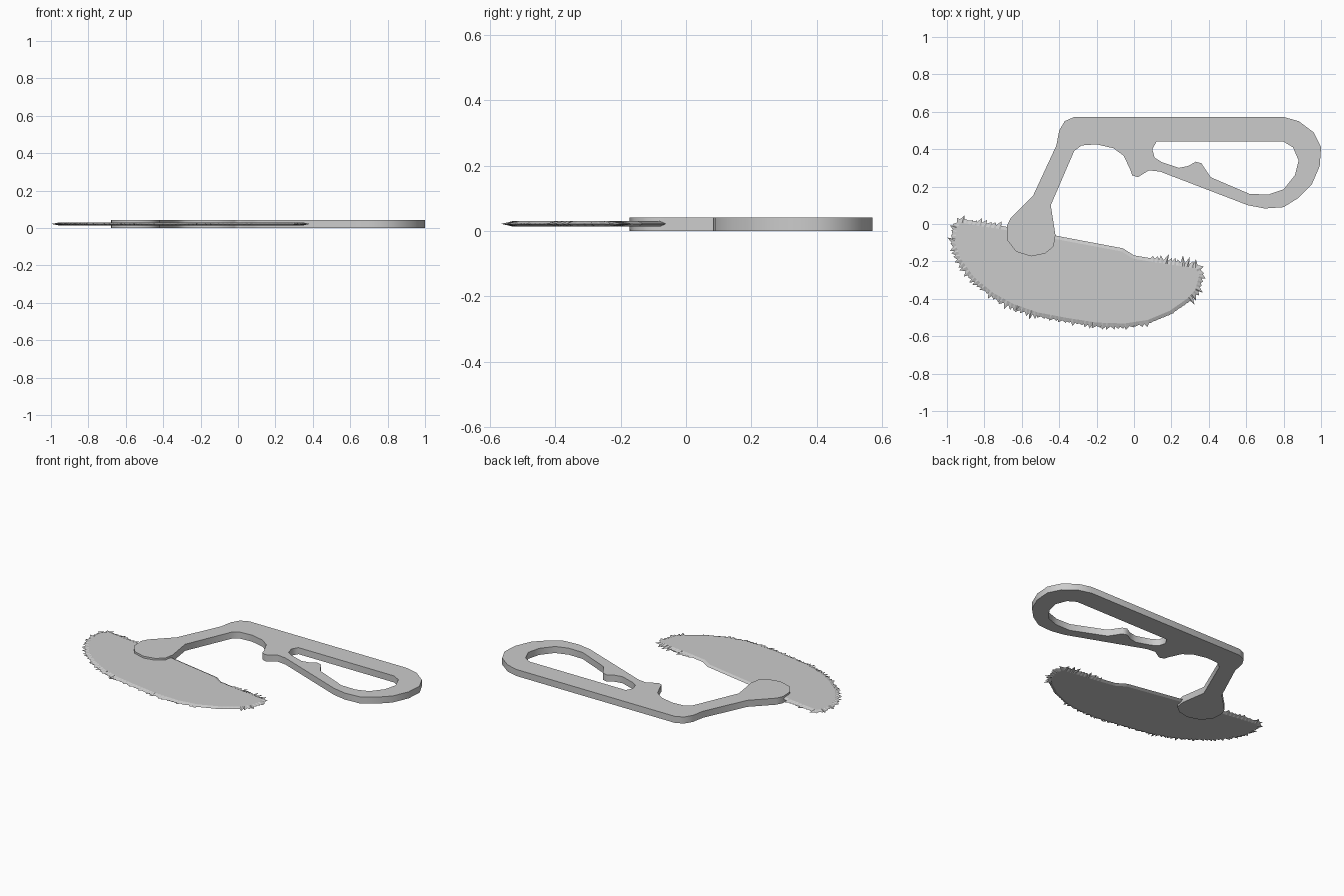
import bpy, bmesh, random
from mathutils import Vector

if "Cube" in bpy.data.objects:
    bpy.data.objects.remove(bpy.data.objects["Cube"])

random.seed(4)
THICK = 0.042
MID = THICK / 2 + 0.001


def plate(name, loops, height):
    """Flat plate with holes, extruded from outline loops."""
    cu = bpy.data.curves.new(name, 'CURVE')
    cu.dimensions = '2D'
    cu.fill_mode = 'BOTH'
    cu.extrude = height / 2
    for pts in loops:
        sp = cu.splines.new('POLY')
        sp.points.add(len(pts) - 1)
        for p, (x, y) in zip(sp.points, pts):
            p.co = (x, y, 0, 1)
        sp.use_cyclic_u = True
    ob = bpy.data.objects.new(name, cu)
    bpy.context.collection.objects.link(ob)
    ob.location.z = height / 2
    bpy.ops.object.select_all(action='DESELECT')
    ob.select_set(True)
    bpy.context.view_layer.objects.active = ob
    bpy.ops.object.convert(target='MESH')
    return ob


# Handle: pivot pad, neck, top bar and finger loop
outer = [(-.68, -.01), (-.66, .03), (-.54, .15), (-.415, .42), (-.40, .50),
         (-.37, .55), (-.32, .572), (.80, .572), (.88, .55), (.96, .49),
         (1.0, .41), (.993, .31), (.95, .21), (.88, .14), (.80, .09),
         (.70, .083), (.61, .10), (.14, .28), (.08, .287), (.02, .25),
         (-.01, .26), (-.02, .29), (-.055, .365), (-.11, .405), (-.20, .426),
         (-.28, .42), (-.32, .39), (-.445, .10), (-.42, -.06), (-.43, -.12),
         (-.475, -.158), (-.55, -.173), (-.63, -.148), (-.675, -.09)]
hole = [(.12, .44), (.80, .44), (.85, .41), (.88, .34), (.86, .26),
        (.80, .185), (.72, .158), (.62, .16), (.41, .25), (.36, .325),
        (.33, .333), (.29, .31), (.24, .30), (.15, .33), (.11, .355),
        (.098, .40)]
plate("handle", [outer, hole], THICK)

# Blade: clockwise outline, each corner with tooth height of the next segment
blade = [(-.71, -.01, 0), (-.42, -.062, 0), (-.06, -.13, 0), (.0, -.168, 0),
         (.09, -.183, .036), (.34, -.22, .025), (.368, -.27, .022),
         (.345, -.36, .03), (.30, -.41, .004), (.20, -.48, .004),
         (.08, -.53, .02), (-.05, -.55, .017), (-.20, -.545, .017),
         (-.36, -.52, .022), (-.52, -.49, .027), (-.65, -.445, .027),
         (-.76, -.385, .022), (-.87, -.295, .022), (-.945, -.19, .02),
         (-.975, -.10, .022), (-.965, -.01, .022), (-.93, .025, .022),
         (-.84, .01, .025)]
rim, core = [], []
for i, (x, y, h) in enumerate(blade):
    a = Vector((x, y))
    b = Vector(blade[(i + 1) % len(blade)][:2])
    d = (b - a).normalized()
    n = Vector((-d.y, d.x))
    p = Vector(blade[i - 1][:2])
    dp = (a - p).normalized()
    n0 = (n + Vector((-dp.y, dp.x))).normalized()
    count = max(1, round((b - a).length / 0.024)) if h else 1
    for k in range(count):
        base = a.lerp(b, k / count)
        inward = n0 if k == 0 else n
        rim.append(base)
        core.append(base - inward * 0.018)
        if h:
            t = a.lerp(b, (k + 0.6) / count)
            lean = random.uniform(-.012, .012) * (h > .01)
            rim.append(t + n * h * random.uniform(.3, 1.2) + d * lean)
            core.append(t - n * 0.018)

bm = bmesh.new()
edge = [bm.verts.new((p.x, p.y, MID)) for p in rim]
top = [bm.verts.new((p.x, p.y, MID + .008)) for p in core]
bot = [bm.verts.new((p.x, p.y, MID - .008)) for p in core]
N = len(edge)
for i in range(N):
    j = (i + 1) % N
    bm.faces.new((edge[i], edge[j], top[j], top[i]))
    bm.faces.new((edge[j], edge[i], bot[i], bot[j]))
bm.faces.new(top)
bm.faces.new(bot[::-1])
bmesh.ops.triangulate(bm, faces=[f for f in bm.faces if len(f.verts) > 4])
bmesh.ops.recalc_face_normals(bm, faces=bm.faces)
me = bpy.data.meshes.new("toothed_blade")
bm.to_mesh(me)
bm.free()
bpy.context.collection.objects.link(bpy.data.objects.new("toothed_blade", me))
